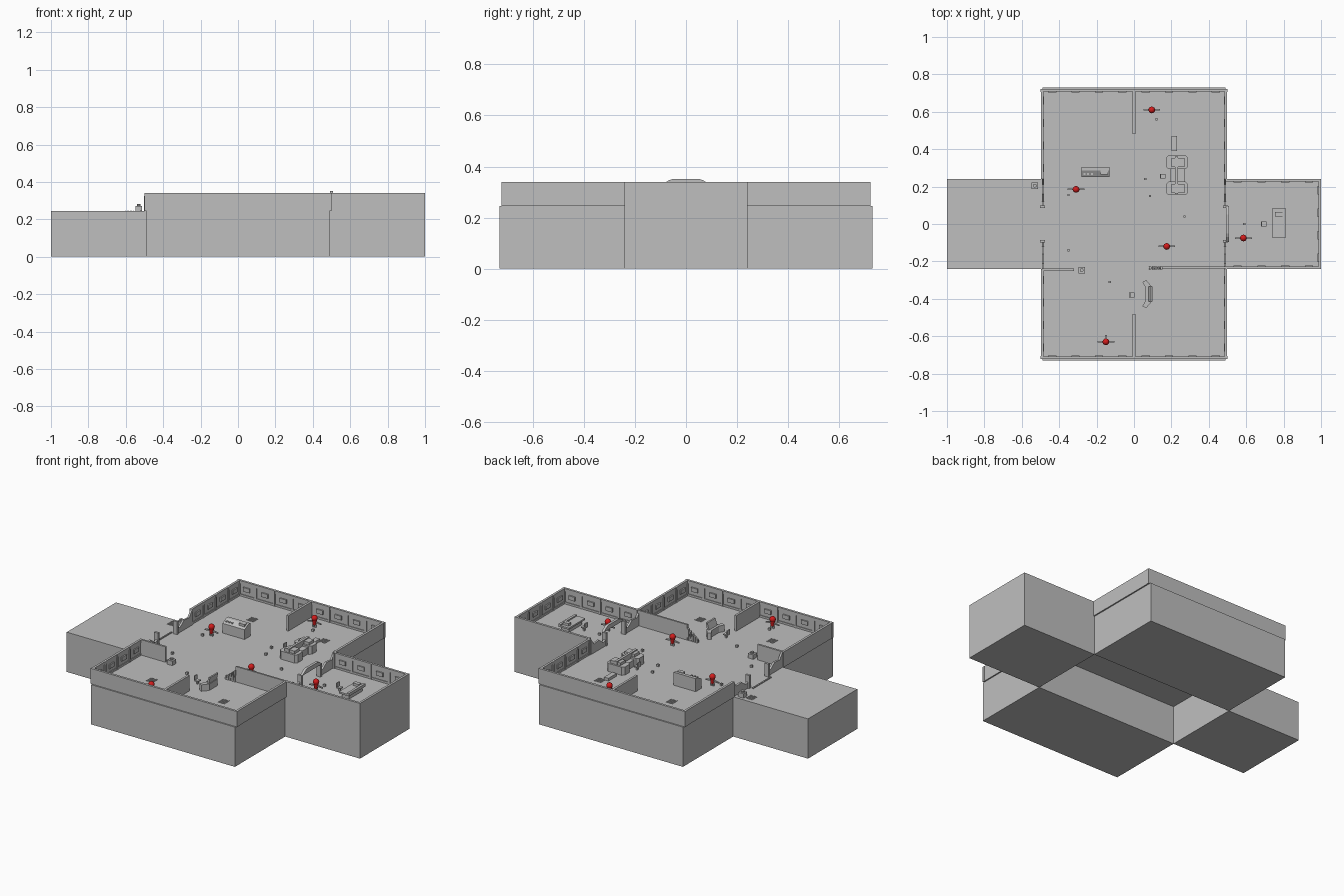
import bpy, bmesh, math
from mathutils import Matrix, Vector

cube = bpy.data.objects.get("Cube")
if cube:
    bpy.data.objects.remove(cube, do_unlink=True)


def material(name, color):
    m = bpy.data.materials.new(name)
    m.use_nodes = True
    m.diffuse_color = color
    m.node_tree.nodes["Principled BSDF"].inputs["Base Color"].default_value = color
    return m


GREY = material("plain grey", (0.52, 0.52, 0.52, 1))
RED = material("bright red", (0.65, 0.012, 0.012, 1))
FLOOR, TOP = 0.245, 0.34


def finish(name, bm, mat=GREY):
    bmesh.ops.recalc_face_normals(bm, faces=bm.faces)
    mesh = bpy.data.meshes.new(name)
    bm.to_mesh(mesh)
    bm.free()
    mesh.materials.append(mat)
    obj = bpy.data.objects.new(name, mesh)
    bpy.context.collection.objects.link(obj)
    return obj


def add_box(bm, x0, x1, y0, y1, z0, z1):
    size = Vector((x1 - x0, y1 - y0, z1 - z0))
    mid = Vector((x0 + x1, y0 + y1, z0 + z1)) / 2
    bmesh.ops.create_cube(bm, size=1, matrix=Matrix.Translation(mid) @ Matrix.Diagonal((*size, 1)))


def add_prism(bm, axis, points, lo, hi):
    """Extrude an outline along axis x, y or z; points give the other two coordinates."""
    def place(p, d):
        return {"x": (d, *p), "y": (p[0], d, p[1]), "z": (*p, d)}[axis]
    face = bm.faces.new([bm.verts.new(place(p, lo)) for p in points])
    out = bmesh.ops.extrude_face_region(bm, geom=[face])
    shift = Vector(place((0, 0), hi - lo))
    bmesh.ops.translate(bm, vec=shift, verts=[v for v in out["geom"] if isinstance(v, bmesh.types.BMVert)])


def box(name, *dims):
    bm = bmesh.new()
    add_box(bm, *dims)
    return finish(name, bm)


# Four foundation blocks around a hollow centre
for name, dims in {
    "back_block": (-0.49, 0.49, 0.24, 0.73),
    "front_block": (-0.49, 0.49, -0.73, -0.24),
    "entry_platform": (-1, -0.49, -0.24, 0.24),
    "side_room_block": (0.49, 1, -0.24, 0.24),
}.items():
    box(name, *dims, 0, FLOOR)
box("hall_floor", -0.49, 0.49, -0.24, 0.24, FLOOR - 0.006, FLOOR)


def wall(name, axis, at, lo, hi, inward):
    """Thin wall with rails, ribs and narrow panels on its inner side."""
    bm = bmesh.new()

    def piece(a, b, d0, d1, z0, z1):
        d = sorted((at + inward * d0, at + inward * d1))
        add_box(bm, *((*d, a, b) if axis == "x" else (a, b, *d)), z0, z1)
    piece(lo, hi, 0, 0.01, FLOOR, TOP)
    piece(lo, hi, 0.008, 0.014, TOP - 0.018, TOP)
    piece(lo, hi, 0.008, 0.014, FLOOR, FLOOR + 0.012)
    count = max(2, round((hi - lo) / 0.12))
    step = (hi - lo) / count
    for i in range(count + 1):
        c = min(max(lo + i * step, lo + 0.006), hi - 0.006)
        piece(c - 0.006, c + 0.006, 0.008, 0.016, FLOOR, TOP)
        if i < count:
            c = lo + (i + 0.5) * step
            piece(c - 0.022, c + 0.022, 0.008, 0.018, FLOOR + 0.035, FLOOR + 0.06)
    return finish(name, bm)


# Outer walls
for s, end in ((1, "back"), (-1, "front")):
    wall(end + "_wall", "y", s * 0.722, -0.5, 0.5, -s)
    lo, hi = sorted((s * 0.24, s * 0.72))
    for t, side in ((1, "left"), (-1, "right")):
        wall(f"{end}_{side}_wall", "x", t * 0.498, lo, hi, -t)
    wall(f"side_room_{end}_wall", "y", s * 0.24, 0.49, 1, -s)
    box(f"{end}_partition", -0.007, 0.007, *sorted((s * 0.48, s * 0.72)), FLOOR, TOP)
wall("side_room_end_wall", "x", 1, -0.24, 0.24, -1)

# Inner partitions and their end frames
box("right_partition", -0.49, -0.32, -0.25, -0.238, FLOOR, TOP)
box("left_partition", 0.15, 0.5, -0.237, -0.226, FLOOR, TOP)
bm = bmesh.new()
for i in range(5):
    x = 0.08 + i * 0.015
    add_prism(bm, "y", [(x, FLOOR), (x + 0.009, FLOOR), (x + 0.012, 0.27 + i * 0.012), (x + 0.003, 0.265 + i * 0.012)],
              -0.242, -0.226)
add_box(bm, 0.08, 0.15, -0.238, -0.23, FLOOR, 0.268)
finish("broken_partition", bm)

# Broken gateways on both sides of the hall
for t, side in ((1, "left"), (-1, "right")):
    bm = bmesh.new()
    for s in (1, -1):
        outline = [(s * 0.24, FLOOR), (s * 0.1, FLOOR), (s * 0.09, 0.285), (s * 0.12, 0.275),
                   (s * 0.16, 0.305), (s * 0.21, 0.3), (s * 0.24, TOP)]
        add_prism(bm, "x", outline, t * 0.492, t * 0.48)
        add_box(bm, *sorted((t * 0.475, t * 0.503)), *sorted((s * 0.085, s * 0.1)), FLOOR, 0.325)
    finish(side + "_gateway", bm)
bm = bmesh.new()
add_prism(bm, "x", [(-0.095, 0.325), (0.095, 0.325), (0.07, 0.345), (0.05, 0.352), (-0.05, 0.352), (-0.07, 0.345)],
          0.492, 0.508)
finish("gate_lintel", bm)
box("entry_sill", -0.521, -0.513, -0.09, 0.09, FLOOR, FLOOR + 0.006)

# Floor grates
for i, (x, y) in enumerate([(-0.245, 0.49), (0.245, 0.49), (-0.245, -0.49), (0.245, -0.49), (-0.58, 0.19)]):
    bm = bmesh.new()
    for k in range(6):
        cx = x - 0.02 + k * 0.008
        add_box(bm, cx - 0.002, cx + 0.002, y - 0.024, y + 0.024, FLOOR, FLOOR + 0.003)
    finish(f"floor_grate_{i}", bm)

# Crates with lids, and a drum beside the entry
for name, x, y in (("entry_crate", -0.53, 0.205), ("hall_crate", -0.28, -0.247)):
    bm = bmesh.new()
    add_box(bm, x - 0.018, x + 0.018, y - 0.018, y + 0.018, FLOOR, 0.272)
    bmesh.ops.create_cone(bm, cap_ends=True, segments=10, radius1=0.01, radius2=0.01, depth=0.01,
                          matrix=Matrix.Translation((x, y, 0.277)))
    finish(name, bm)

# Long counter with a sloped panel
bm = bmesh.new()
add_prism(bm, "x", [(0.25, FLOOR), (0.305, FLOOR), (0.305, 0.325), (0.285, 0.325), (0.25, 0.305)], -0.28, -0.13)
add_box(bm, -0.18, -0.14, 0.265, 0.288, 0.3, 0.328)
for x in (-0.27, -0.25, -0.23):
    add_box(bm, x, x + 0.01, 0.262, 0.272, 0.3, 0.319)
finish("counter", bm)

# Central machine: two chamfered housings joined by a core
bm = bmesh.new()
for y in (0.19, 0.33):
    w, h, c = 0.06, 0.036, 0.014
    outline = [(0.23 + sx * (w - a), y + sy * (h - b)) for sx, sy, order in
               ((1, 1, 1), (-1, 1, 0), (-1, -1, 1), (1, -1, 0))
               for a, b in ((0, c), (c, 0))[::1 if order else -1]]
    add_prism(bm, "z", outline, FLOOR, 0.295)
    add_box(bm, 0.2, 0.27, y - 0.024, y + 0.024, 0.295, 0.312)
add_box(bm, 0.195, 0.27, 0.22, 0.3, FLOOR, 0.285)
add_box(bm, 0.22, 0.235, 0.16, 0.36, 0.28, 0.318)
finish("central_machine", bm)
box("machine_bench", 0.2, 0.23, 0.39, 0.47, FLOOR, 0.262)

# Curved console in the front room
bm = bmesh.new()
add_prism(bm, "z", [(0.045, -0.31), (0.065, -0.3), (0.095, -0.335), (0.095, -0.415), (0.065, -0.45), (0.045, -0.44),
                    (0.062, -0.41), (0.062, -0.34)], FLOOR, 0.285)
add_prism(bm, "y", [(0.075, 0.28), (0.09, 0.28), (0.1, 0.325), (0.09, 0.325)], -0.415, -0.335)
finish("curved_console", bm)

# Side room desk with a raised back
bm = bmesh.new()
add_box(bm, 0.74, 0.81, -0.075, 0.085, 0.27, 0.28)
add_box(bm, 0.75, 0.8, -0.06, 0.07, FLOOR, 0.27)
add_box(bm, 0.755, 0.795, 0.04, 0.065, 0.28, 0.295)
add_box(bm, 0.795, 0.81, -0.075, 0.085, 0.28, 0.288)
finish("desk", bm)

# Chairs: seat, stem and back rest
for i, (x, y, back) in enumerate([(-0.01, -0.38, -1), (0.695, 0, -1), (0.155, 0.255, -1)]):
    bm = bmesh.new()
    add_box(bm, x - 0.013, x + 0.013, y - 0.013, y + 0.013, 0.262, 0.269)
    add_box(bm, x - 0.005, x + 0.005, y - 0.005, y + 0.005, FLOOR, 0.262)
    edge = x + back * 0.013
    add_box(bm, edge - 0.003, edge + 0.003, y - 0.013, y + 0.013, 0.265, 0.295)
    finish(f"chair_{i}", bm)

# Small marker cubes scattered on the floor
for i, (x, y) in enumerate([(0.12, 0.56), (0.06, 0.24), (-0.35, 0.155), (0.085, 0.15), (0.27, 0.04),
                            (-0.35, -0.14), (-0.13, -0.31), (-0.15, -0.6), (0.59, 0)]):
    box(f"marker_cube_{i}", x - 0.006, x + 0.006, y - 0.006, y + 0.006, FLOOR, FLOOR + 0.014)

# Standing figures: red head and torso, grey legs and arms
for i, (x, y) in enumerate([(-0.31, 0.185), (0.095, 0.61), (0.175, -0.12), (0.585, -0.075), (-0.15, -0.63)]):
    bm = bmesh.new()
    bmesh.ops.create_uvsphere(bm, u_segments=14, v_segments=10, radius=0.018,
                              matrix=Matrix.Translation((x, y, 0.3)))
    bmesh.ops.create_cone(bm, cap_ends=True, segments=12, radius1=0.01, radius2=0.014, depth=0.03,
                          matrix=Matrix.Translation((x, y, 0.275)))
    body = finish(f"figure_body_{i}", bm, RED)
    for poly in body.data.polygons:
        poly.use_smooth = len(poly.vertices) < 5
    bm = bmesh.new()
    for s in (1, -1):
        add_box(bm, x + s * 0.007 - 0.004, x + s * 0.007 + 0.004, y - 0.004, y + 0.004, FLOOR, 0.265)
        add_prism(bm, "y", [(x, 0.284), (x + s * 0.045, 0.276), (x + s * 0.045, 0.27), (x, 0.274)], y - 0.004, y + 0.004)
    finish(f"figure_limbs_{i}", bm)
